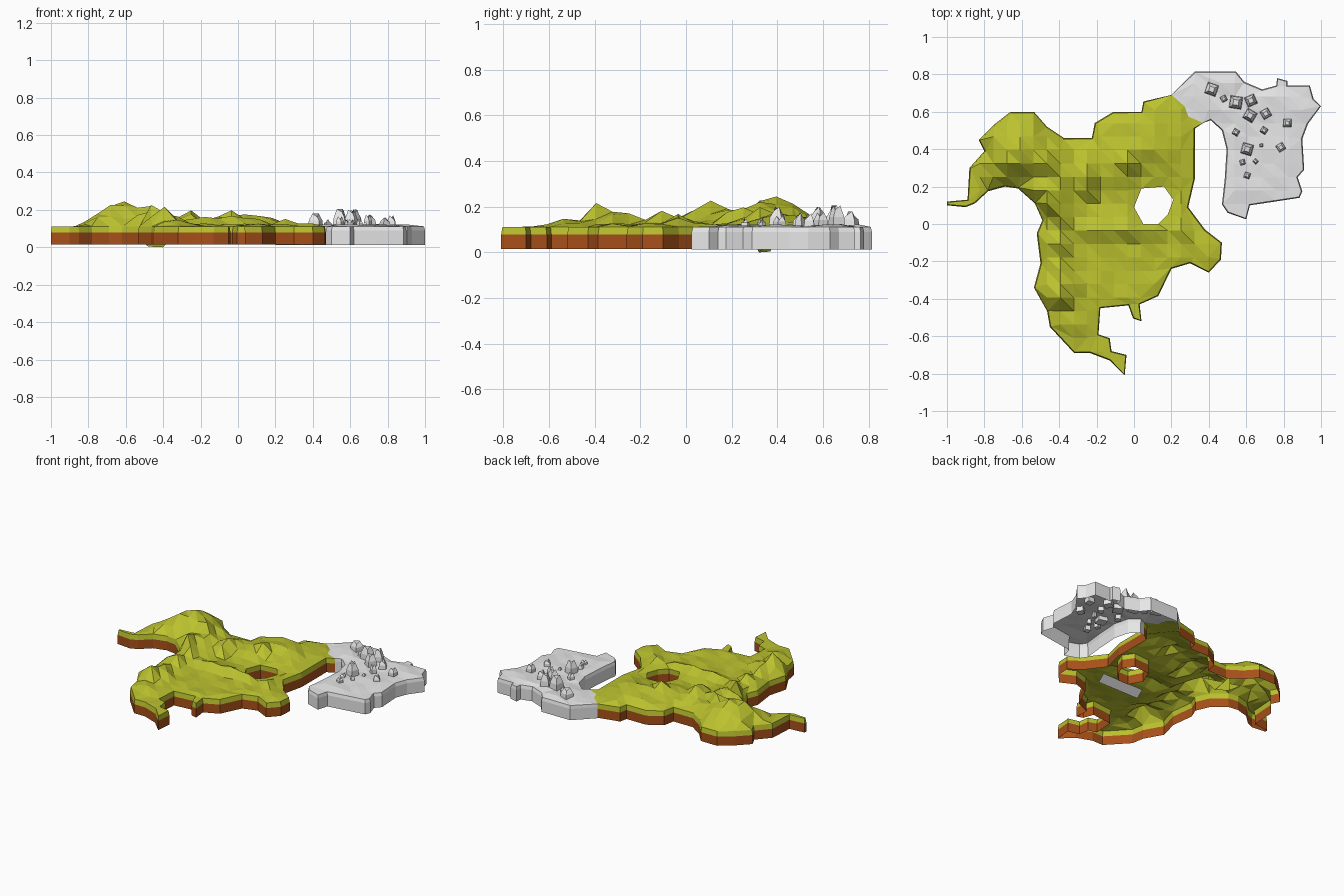
import bpy, bmesh, math, random
from mathutils import Vector
from mathutils.geometry import delaunay_2d_cdt

if "Cube" in bpy.data.objects:
    bpy.data.objects.remove(bpy.data.objects["Cube"])

random.seed(4)
STEP = 0.0717
RIM = .112


def material(name, rgb):
    m = bpy.data.materials.new(name)
    m.diffuse_color = (*rgb, 1)
    m.use_nodes = True
    m.node_tree.nodes["Principled BSDF"].inputs["Base Color"].default_value = m.diffuse_color
    return m


GRASS = material("grass green", (0.50, 0.54, 0.028))
EARTH = material("earth brown", (0.39, 0.080, 0.010))
STONE = material("pale stone", (0.80, 0.80, 0.80))

# Coastlines, clockwise seen from above
border = [(.20, .69), (.27, .63), (.29, .575), (.37, .54)]
grass_coast = [
    (-1, .12), (-.89, .13), (-.88, .30), (-.80, .39), (-.83, .45), (-.75, .53), (-.66, .60),
    (-.535, .60), (-.465, .52), (-.375, .46), (-.225, .46), (-.21, .54), (-.11, .60), (.04, .60),
    (.05, .655)] + border + [
    (.325, .51), (.325, .24), (.29, .09), (.38, -.03), (.47, -.10), (.465, -.19), (.40, -.26),
    (.30, -.21), (.20, -.24), (.13, -.385), (.03, -.43), (.04, -.52), (-.005, -.505),
    (-.03, -.435), (-.18, -.45), (-.19, -.59), (-.13, -.61), (-.12, -.68), (-.04, -.70),
    (-.05, -.81), (-.13, -.73), (-.235, -.69), (-.32, -.69), (-.45, -.55), (-.465, -.465),
    (-.535, -.34), (-.50, -.21), (-.52, -.05), (-.49, .02), (-.53, .11), (-.62, .19),
    (-.69, .20), (-.78, .175), (-.85, .11), (-.90, .09), (-1, .10)]
lake = [(0, .09), (.04, .19), (.16, .20), (.21, .13), (.18, .05), (.13, 0), (.05, 0)]
stone_coast = border[::-1] + [
    (.325, .815), (.545, .815), (.59, .76), (.685, .72), (.76, .74), (.765, .78), (.82, .765),
    (.82, .74), (.94, .74), (.96, .67), (1, .63), (.93, .535), (.90, .455), (.91, .29),
    (.875, .25), (.90, .175), (.885, .14), (.755, .12), (.62, .10), (.60, .025), (.50, .06),
    (.47, .105), (.485, .24), (.495, .40), (.47, .50), (.41, .555)]

# Hills: x, y, height above the plain, radius
hills = [
    (-.609, .36, .148, .26), (-.537, .324, .095, .20), (-.465, .108, .120, .20),
    (-.465, .324, .095, .18), (-.393, .252, .075, .16), (-.25, .252, .07, .17),
    (-.035, .324, .07, .22), (.06, .395, .065, .22), (0, .50, .05, .2), (.18, .36, .04, .15),
    (-.393, .037, .07, .15), (-.393, -.107, .06, .15), (-.25, .18, .05, .12),
    (-.393, -.393, .09, .17), (-.393, -.25, .05, .13), (-.25, -.035, .03, .11),
    (-.178, -.035, .04, .10), (-.107, -.035, .035, .11), (-.035, -.035, .04, .11),
    (.037, -.035, .035, .10), (.108, -.035, .03, .09), (.252, -.035, .03, .09),
    (-.30, -.54, .03, .15)]


def inside(p, poly):
    hit = False
    for (x1, y1), (x2, y2) in zip(poly, poly[1:] + poly[:1]):
        if (y1 > p[1]) != (y2 > p[1]) and p[0] < x1 + (p[1] - y1) * (x2 - x1) / (y2 - y1):
            hit = not hit
    return hit


def edge_distance(p, poly):
    p, best = Vector(p), 9
    for a, b in zip(poly, poly[1:] + poly[:1]):
        a, d = Vector(a), Vector(b) - Vector(a)
        t = max(0, min(1, (p - a).dot(d) / d.length_squared))
        best = min(best, (p - a - d * t).length)
    return best


def inset(loop, dist):
    """Move a clockwise loop inwards, keeping the shared border in place."""
    out = []
    for i, p in enumerate(loop):
        d = Vector(loop[(i + 1) % len(loop)]) - Vector(p)
        e = Vector(p) - Vector(loop[i - 1])
        n = d.normalized() + e.normalized()
        n = Vector((n.y, -n.x)).normalized() * (0 if p in border else dist)
        out.append((p[0] + n.x, p[1] + n.y))
    return out


def grass_height(x, y):
    rise = 0
    for hx, hy, h, r in hills:
        dx, dy = x - hx, y - hy
        # steeper towards the south-east
        d = math.hypot(dx, dy) + 1.1 * max(0, .6 * dx - .8 * dy)
        rise = max(rise, h * (1 - d / r))
    shore = min(1, .4 + edge_distance((x, y), grass_coast) / .12)
    return .12 + rise * shore + random.uniform(-.006, .008)


def stone_height(x, y):
    return .118 + random.uniform(-.006, .006)


def finish(name, bm, mats):
    me = bpy.data.meshes.new(name)
    bm.to_mesh(me)
    bm.free()
    for m in mats:
        me.materials.append(m)
    bpy.context.collection.objects.link(bpy.data.objects.new(name, me))


def land(name, loops, height, mats, bands):
    """Open-bottomed land: gridded top surface plus banded cliffs along every loop."""
    rims = [inset(l, .006 if k == 0 else 0) for k, l in enumerate(loops)]
    pts, edges = [], []
    for loop in rims:
        n, s = len(loop), len(pts)
        pts += [Vector(p) for p in loop]
        edges += [(s + i, s + (i + 1) % n) for i in range(n)]
    rim_count = len(pts)

    def on_land(p):
        return inside(p, rims[0]) and not any(inside(p, h) for h in rims[1:])

    for i in range(-14, 15):
        for j in range(-13, 14):
            p = (i * STEP - .035, j * STEP - .035)
            if on_land(p) and min(edge_distance(p, l) for l in rims) > .02:
                pts.append(Vector(p))
    verts, _, faces, origin, _, _ = delaunay_2d_cdt(pts, edges, [], 0, 1e-5)
    bm = bmesh.new()
    top = []
    for v, src in zip(verts, origin):
        on_rim = not src or min(src) < rim_count
        top.append(bm.verts.new((v.x, v.y, RIM if on_rim else height(v.x, v.y))))
    for f in faces:
        c = sum((verts[i] for i in f), Vector((0, 0))) / len(f)
        if on_land(c):
            bm.faces.new([top[i] for i in f])
    for f in bm.faces:
        f.normal_update()
        if f.normal.z < 0:
            f.normal_flip()
    # Cliffs, left open where the two lands meet
    for loop, rim in zip(loops, rims):
        for i, a in enumerate(loop):
            j = (i + 1) % len(loop)
            b = loop[j]
            if a in border and b in border:
                continue
            for z0, z1, slot in bands:
                ta, tb = (rim[i], rim[j]) if z1 == RIM else (a, b)
                q = [(*ta, z1), (*tb, z1), (*b, z0), (*a, z0)]
                f = bm.faces.new([bm.verts.new(c) for c in q])
                f.material_index = slot
    bmesh.ops.remove_doubles(bm, verts=bm.verts, dist=.0005)
    loose = [v for v in bm.verts if not v.link_faces]
    bmesh.ops.delete(bm, geom=loose, context='VERTS')
    finish(name, bm, mats)


land("grass_land", [grass_coast, lake], grass_height, [GRASS, EARTH],
     [(.078, RIM, 0), (.015, .078, 1)])
land("stone_land", [stone_coast], stone_height, [STONE], [(.09, RIM, 0), (.012, .09, 0)])

# Keel under the western hill
bm = bmesh.new()
a, b, c, d, e = [bm.verts.new(p) for p in [
    (-.58, .36, .08), (-.48, .37, .004), (-.40, .32, 0), (-.32, .28, .08), (-.46, .40, .09)]]
bm.faces.new((a, b, c, d))
bm.faces.new((b, e, c))
finish("hill_underside", bm, [GRASS])

# Bare stone strip on the underside of the ridge
bm = bmesh.new()
bm.faces.new([bm.verts.new(p) for p in [
    (-.17, -.17, .07), (-.17, -.12, .111), (.15, -.12, .111), (.15, -.17, .07)]])
finish("ridge_underside", bm, [STONE])

# Standing rocks: x, y, half width, top height
rocks = [
    (.415, .72, .038, .18), (.48, .67, .02, .15), (.545, .65, .04, .205), (.625, .66, .034, .205),
    (.62, .58, .036, .20), (.705, .59, .03, .175), (.545, .49, .021, .165), (.695, .50, .021, .175),
    (.82, .54, .027, .17), (.605, .40, .036, .20), (.68, .42, .012, .135), (.785, .41, .026, .16),
    (.58, .33, .018, .15), (.65, .335, .015, .15), (.605, .26, .02, .15)]
for n, (x, y, w, top) in enumerate(rocks):
    bm = bmesh.new()
    turn = random.uniform(0, 1.5)
    rings = []
    for z, s in ((.085, 1.25), (.115 + (top - .115) * .45, 1.05), (top, .5)):
        ring = []
        for i in range(4):
            ang = turn + i * math.pi / 2
            tilt = -.018 * (i % 2) * (top > .14) if z == top else 0
            ring.append(bm.verts.new((x + w * s * math.cos(ang), y + w * s * math.sin(ang),
                                      z + tilt)))
        rings.append(ring)
    for lo, hi in zip(rings, rings[1:]):
        for i in range(4):
            j = (i + 1) % 4
            bm.faces.new((lo[i], lo[j], hi[j], hi[i]))
    bm.faces.new(rings[-1])
    bm.faces.new(rings[0][::-1])
    finish(f"standing_rock_{n + 1}", bm, [STONE])
